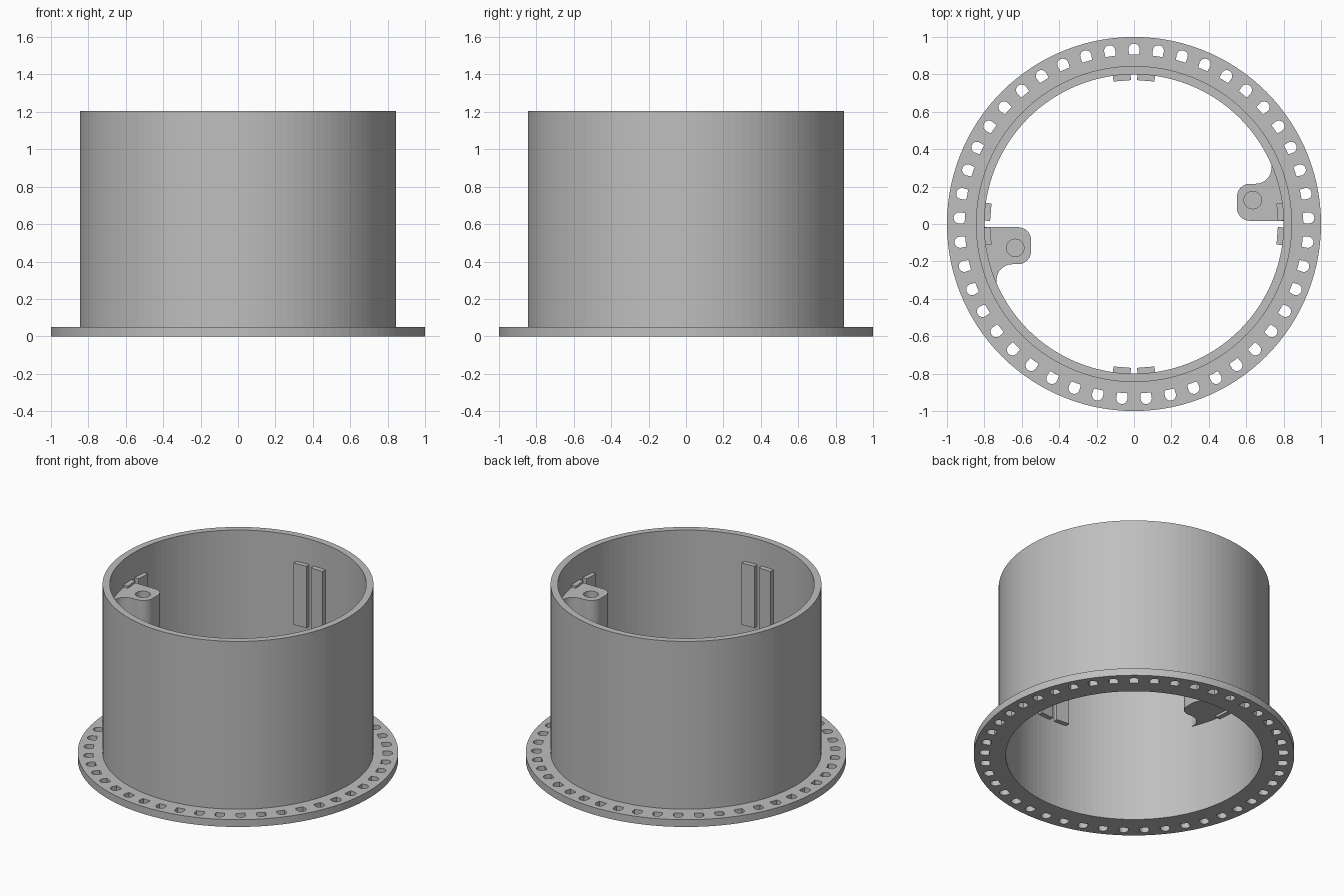
import bpy, bmesh
from math import sin, cos, pi, radians
from mathutils import Matrix

cube = bpy.data.objects.get("Cube")
if cube:
    bpy.data.objects.remove(cube, do_unlink=True)

grey = bpy.data.materials.new("plain_grey")
grey.use_nodes = True
colour = (0.52, 0.52, 0.52, 1)
grey.diffuse_color = colour
grey.node_tree.nodes["Principled BSDF"].inputs["Base Color"].default_value = colour


def arc(cx, cy, r, start, end, steps=8):
    """Points along an arc, angles in degrees."""
    angles = [radians(start + (end - start) * i / steps) for i in range(steps + 1)]
    return [(cx + r * cos(a), cy + r * sin(a)) for a in angles]


def add_prism(bm, outline, z0, z1, turn=0):
    """Extrude a flat outline from z0 to z1, turned about the z axis."""
    spin = Matrix.Rotation(turn, 3, 'Z')
    face = bm.faces.new([bm.verts.new(spin @ Matrix.Translation((x, y, z0)).translation)
                         for x, y in outline])
    top = bmesh.ops.extrude_face_region(bm, geom=[face])["geom"]
    bmesh.ops.translate(bm, vec=(0, 0, z1 - z0),
                        verts=[v for v in top if isinstance(v, bmesh.types.BMVert)])


def finish(bm, name):
    bmesh.ops.recalc_face_normals(bm, faces=bm.faces)
    mesh = bpy.data.meshes.new(name)
    bm.to_mesh(mesh)
    bm.free()
    mesh.materials.append(grey)
    obj = bpy.data.objects.new(name, mesh)
    bpy.context.collection.objects.link(obj)
    return obj


def cut(obj, cutter):
    """Subtract a cutter from an object and throw the cutter away."""
    cutter.hide_render = True
    mod = obj.modifiers.new("cut", 'BOOLEAN')
    mod.operation, mod.solver, mod.object = 'DIFFERENCE', 'EXACT', cutter
    bpy.context.view_layer.objects.active = obj
    bpy.ops.object.modifier_apply(modifier=mod.name)
    bpy.data.objects.remove(cutter, do_unlink=True)


# Flanged tube, turned from one closed profile
SEGMENTS = 120
profile = [(0.80, 0), (1.0, 0), (1.0, 0.05), (0.845, 0.05), (0.845, 1.205), (0.80, 1.205)]
bm = bmesh.new()
rings = [[bm.verts.new((r * cos(a), r * sin(a), z)) for r, z in profile]
         for a in (2 * pi * i / SEGMENTS for i in range(SEGMENTS))]
for i, ring in enumerate(rings):
    after = rings[(i + 1) % SEGMENTS]
    for j in range(len(profile)):
        k = (j + 1) % len(profile)
        bm.faces.new((ring[j], after[j], after[k], ring[k]))
tube = finish(bm, "flanged_tube")

# Round-ended slots through the flange
SLOTS = 45
slot = [(0.905, 0.027), (0.905, -0.027)] + arc(0.935, 0, 0.03, -90, 90)
bm = bmesh.new()
for i in range(SLOTS):
    add_prism(bm, slot, -0.05, 0.1, pi / 2 + 2 * pi * i / SLOTS)
cut(tube, finish(bm, "slot_cutter"))

# Four pairs of guide ribs on the inner wall
rib = [(0.768, -0.047), (0.815, -0.047), (0.815, 0.047), (0.768, 0.047)]
for i, side in enumerate(("left", "back", "right", "front")):
    bm = bmesh.new()
    for tilt in (-4.7, 4.7):
        add_prism(bm, rib, 0.605, 1.03, i * pi / 2 + radians(tilt))
    finish(bm, side + "_guide_ribs")

# Two screw lugs, half a turn apart, each with a blind hole
lug = ([(0.82, 0.017)] + arc(0.62, 0.087, 0.07, 270, 180)
       + arc(0.62, 0.145, 0.07, 180, 90)
       + arc(0.65, 0.30, 0.085, -90, 0) + [(0.735, 0.33), (0.76, 0.33)])
hole = arc(0.635, 0.128, 0.047, 0, 345, 23)
for side, turn in (("left", 0), ("right", pi)):
    bm = bmesh.new()
    add_prism(bm, lug, 0.62, 1.015, turn)
    screw_lug = finish(bm, side + "_screw_lug")
    bm = bmesh.new()
    add_prism(bm, hole, 0.72, 1.1, turn)
    cut(screw_lug, finish(bm, "hole_cutter"))
